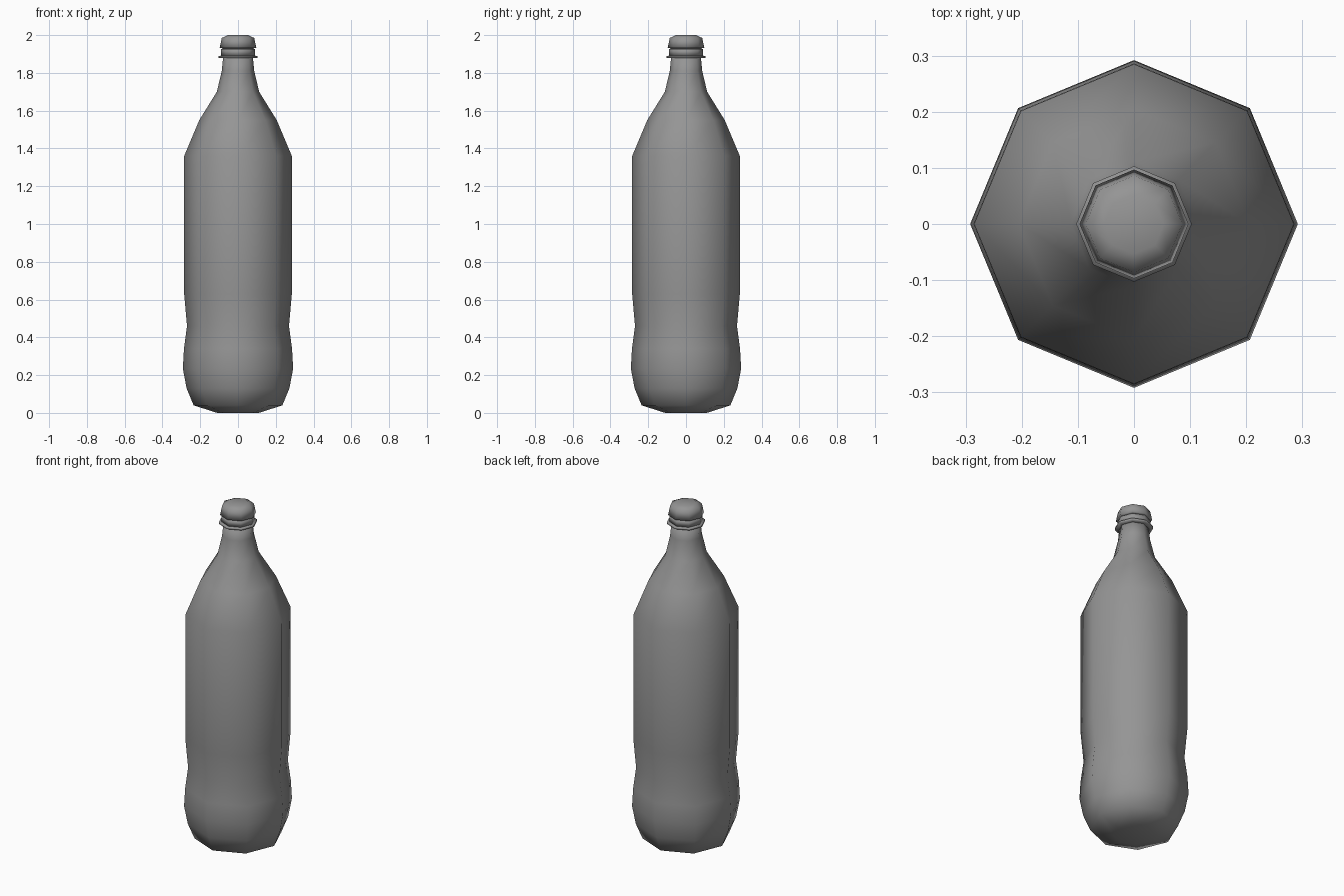
import bpy, bmesh, math

if "Cube" in bpy.data.objects:
    bpy.data.objects.remove(bpy.data.objects["Cube"], do_unlink=True)

SIDES = 8


def make_material(name, rgb):
    mat = bpy.data.materials.new(name)
    mat.use_nodes = True
    mat.diffuse_color = (*rgb, 1)
    mat.node_tree.nodes["Principled BSDF"].inputs["Base Color"].default_value = (*rgb, 1)
    return mat


def lathe(name, profile, mat, sharp=None):
    """Revolve (radius, height) points, bottom to top, and close both ends."""
    bm = bmesh.new()
    rings = []
    for r, z in profile:
        rings.append([bm.verts.new((r * math.cos(a), r * math.sin(a), z))
                      for a in (2 * math.pi * i / SIDES for i in range(SIDES))])
    for low, high in zip(rings, rings[1:]):
        for i in range(SIDES):
            j = (i + 1) % SIDES
            bm.faces.new((low[i], low[j], high[j], high[i]))
    bm.faces.new(rings[0][::-1])
    bm.faces.new(rings[-1])
    for f in bm.faces:
        f.smooth = True
    # Keep horizontal rims crisp where the profile turns sharply
    if sharp:
        for e in bm.edges:
            if len(e.link_faces) == 2 and e.calc_face_angle() > sharp:
                a, b = e.verts
                e.smooth = abs(a.co.z - b.co.z) > 1e-5
    mesh = bpy.data.meshes.new(name)
    bm.to_mesh(mesh)
    bm.free()
    mesh.materials.append(mat)
    obj = bpy.data.objects.new(name, mesh)
    bpy.context.collection.objects.link(obj)
    return obj


grey = make_material("plain grey", (0.3, 0.3, 0.3))

# Bottle body: rounded base, grip waist, straight wall, shoulder and neck
lathe("bottle_body", [
    (0.11, 0.0), (0.235, 0.04), (0.272, 0.13), (0.292, 0.235), (0.286, 0.34),
    (0.270, 0.46), (0.285, 0.63), (0.285, 1.36), (0.205, 1.55),
    (0.112, 1.70), (0.086, 1.81), (0.078, 1.89)], grey)

# Neck support collar
lathe("neck_collar", [(0.078, 1.878), (0.103, 1.88), (0.103, 1.89), (0.078, 1.892)],
      grey, math.radians(40))

# Tamper band under the cap
lathe("tamper_band", [(0.089, 1.891), (0.089, 1.926), (0.08, 1.928)],
      grey, math.radians(40))

# Screw cap with tapered side and chamfered top
lathe("screw_cap", [(0.08, 1.93), (0.097, 1.932), (0.086, 1.985), (0.053, 2.0)],
      grey, math.radians(40))
